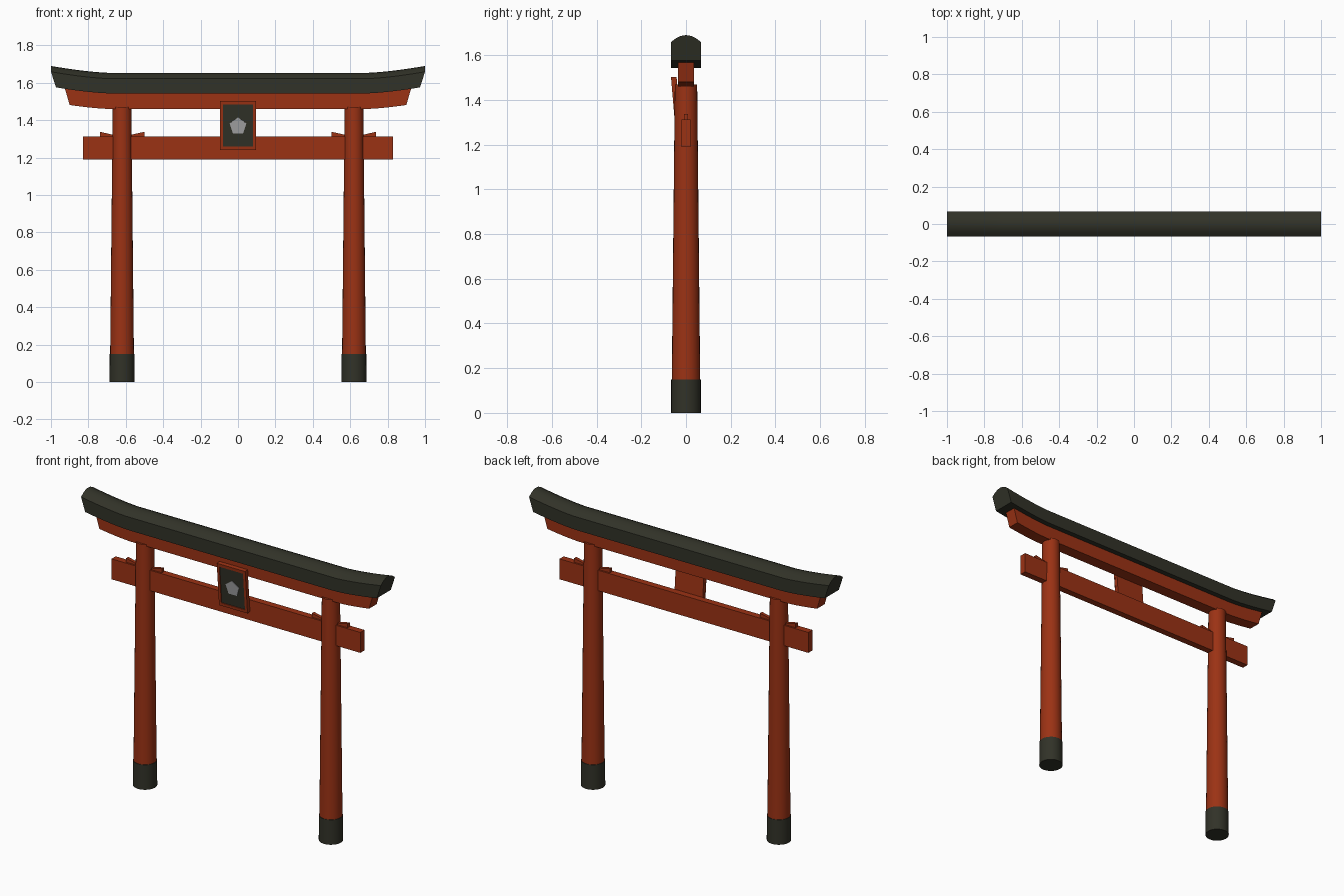
import bpy, bmesh, math
from mathutils import Matrix, Vector

if "Cube" in bpy.data.objects:
    bpy.data.objects.remove(bpy.data.objects["Cube"])


def material(name, rgb):
    m = bpy.data.materials.new(name)
    m.diffuse_color = (*rgb, 1)
    m.use_nodes = True
    m.node_tree.nodes["Principled BSDF"].inputs["Base Color"].default_value = m.diffuse_color
    return m


RED = material("vermilion paint", (0.33, 0.032, 0.007))
DARK = material("charcoal black", (0.031, 0.032, 0.021))
GREY = material("pale grey", (0.36, 0.36, 0.37))


def finish(name, bm, mat, smooth=False):
    bmesh.ops.recalc_face_normals(bm, faces=bm.faces)
    me = bpy.data.meshes.new(name)
    bm.to_mesh(me)
    bm.free()
    me.materials.append(mat)
    ob = bpy.data.objects.new(name, me)
    bpy.context.collection.objects.link(ob)
    if smooth:
        bpy.ops.object.select_all(action='DESELECT')
        ob.select_set(True)
        bpy.context.view_layer.objects.active = ob
        bpy.ops.object.shade_smooth_by_angle(angle=math.radians(30))
    return ob


def add_box(bm, lo, hi, matrix=Matrix()):
    lo, hi = Vector(lo), Vector(hi)
    scale = Matrix.Diagonal((*(hi - lo), 1))
    bmesh.ops.create_cube(bm, size=1, matrix=matrix @ Matrix.Translation((lo + hi) / 2) @ scale)


def add_cone(bm, x, z0, z1, r0, r1, sides=24):
    bmesh.ops.create_cone(bm, cap_ends=True, segments=sides, radius1=r0, radius2=r1,
                          depth=z1 - z0, matrix=Matrix.Translation((x, 0, (z0 + z1) / 2)))


def add_prism(bm, pts, y0, y1, matrix=Matrix()):
    """Extrude an x-z outline between two y values."""
    a = [bm.verts.new(matrix @ Vector((x, y0, z))) for x, z in pts]
    b = [bm.verts.new(matrix @ Vector((x, y1, z))) for x, z in pts]
    bm.faces.new(a)
    bm.faces.new(b[::-1])
    for i in range(len(pts)):
        j = (i + 1) % len(pts)
        bm.faces.new((a[i], a[j], b[j], b[i]))


def upsweep(x):
    return 0.037 * (max(0, abs(x) - 0.68) / 0.32) ** 1.5


def curved_beam(name, section, mat):
    """Loft a (y, z, half length) section along x, lifting towards the tips."""
    bm = bmesh.new()
    right = [0.7 + 0.3 * i / 8 for i in range(9)]
    rings = []
    for u in [-v for v in right[::-1]] + right:
        ring = []
        for y, z, half in section:
            x = u * half
            ring.append(bm.verts.new((x, y, z + upsweep(x))))
        rings.append(ring)
    n = len(section)
    for a, b in zip(rings, rings[1:]):
        for i in range(n):
            j = (i + 1) % n
            bm.faces.new((a[i], a[j], b[j], b[i]))
    bm.faces.new(rings[0])
    bm.faces.new(rings[-1])
    return finish(name, bm, mat, True)


# Pillars and their dark foot sleeves
for side, sx in (("left", -1), ("right", 1)):
    bm = bmesh.new()
    add_cone(bm, sx * 0.62, 0.1, 1.47, 0.064, 0.05)
    finish(side + "_pillar", bm, RED, True)

    bm = bmesh.new()
    add_cone(bm, sx * 0.62, 0, 0.15, 0.067, 0.066)
    finish(side + "_foot_sleeve", bm, DARK, True)

    # Wedges on both sides of the pillar, resting on the tie beam
    bm = bmesh.new()
    for d in (-1, 1):
        outline = [(0.03, 1.305), (0.119, 1.305), (0.119, 1.338), (0.03, 1.318)]
        add_prism(bm, [(sx * 0.62 + d * x, z) for x, z in outline], -0.01, 0.01)
    finish(side + "_wedges", bm, RED)

# Straight tie beam
bm = bmesh.new()
add_box(bm, (-0.83, -0.02, 1.19), (0.83, 0.02, 1.313))
finish("tie_beam", bm, RED)

# Red lintel under the roof beam
curved_beam("lower_lintel", [(-0.036, 1.46, 0.9), (0.036, 1.46, 0.9),
                             (0.036, 1.546, 0.926), (-0.036, 1.546, 0.926)], RED)

# Dark roof beam with a crowned top
crown = []
for i in range(7):
    t = 1 - i / 3
    crown.append((0.067 * t, 1.622 + 0.031 * (1 - t * t), 1.0))
curved_beam("roof_beam", [(-0.067, 1.543, 0.973), (0.067, 1.543, 0.973)] + crown, DARK)

# Plaque leaning forward at the top
lean = Matrix.Translation((0, -0.0435, 1.372)) @ Matrix.Rotation(0.085, 4, 'X')
bm = bmesh.new()
add_box(bm, (-0.094, -0.004, -0.131), (0.094, 0.0125, 0.131), lean)
for s in (-1, 1):
    add_box(bm, (s * 0.087 - 0.008, -0.0125, -0.131), (s * 0.087 + 0.008, -0.004, 0.131), lean)
    add_box(bm, (-0.08, -0.0125, s * 0.122 - 0.009), (0.08, -0.004, s * 0.122 + 0.009), lean)
finish("plaque_frame", bm, RED)

bm = bmesh.new()
add_box(bm, (-0.08, -0.008, -0.114), (0.08, -0.003, 0.114), lean)
finish("plaque_panel", bm, DARK)

# Plain five-sided plate on the panel
bm = bmesh.new()
pent = [(0.047 * math.sin(k * math.tau / 5), 0.047 * math.cos(k * math.tau / 5) - 0.003)
        for k in range(5)]
add_prism(bm, pent, -0.011, -0.007, lean)
finish("plaque_plate", bm, GREY)
